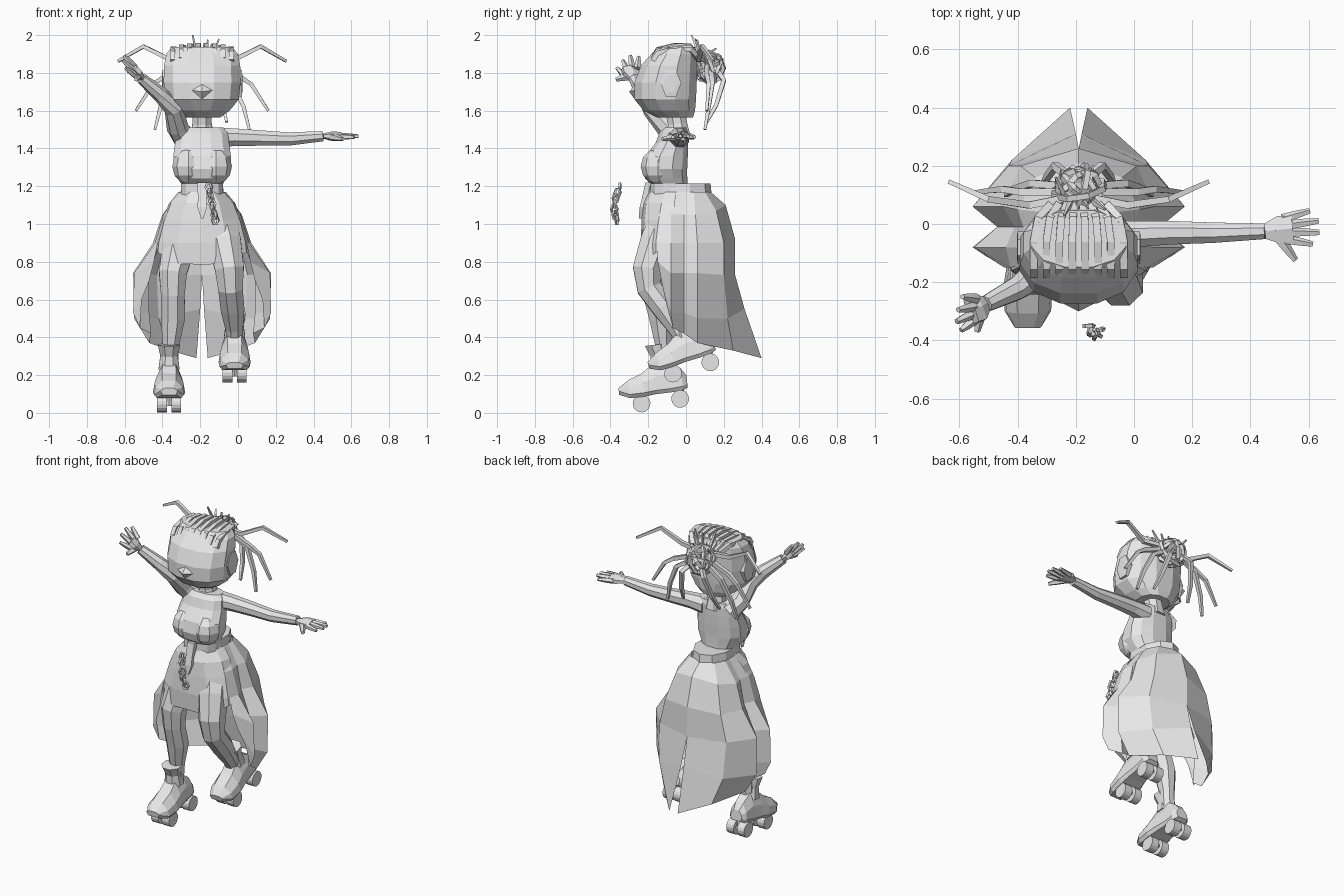
import bpy, bmesh, math, random
from mathutils import Vector, Matrix

random.seed(4)
cube = bpy.data.objects.get("Cube")
if cube:
    bpy.data.objects.remove(cube, do_unlink=True)

grey = bpy.data.materials.new("plain_grey")
grey.use_nodes = True
grey.diffuse_color = (0.8, 0.8, 0.8, 1)
grey.node_tree.nodes["Principled BSDF"].inputs["Base Color"].default_value = grey.diffuse_color

MID = -0.19          # x of the body's centre plane
SIDES = (("right", -1), ("left", 1))


def finish(name, bm, matrix=None):
    if matrix:
        bm.transform(matrix)
    bmesh.ops.recalc_face_normals(bm, faces=bm.faces)
    mesh = bpy.data.meshes.new(name)
    bm.to_mesh(mesh)
    bm.free()
    mesh.materials.append(grey)
    obj = bpy.data.objects.new(name, mesh)
    bpy.context.scene.collection.objects.link(obj)
    return obj


def skin(name, rows, around=True, loop=False, matrix=None):
    """Bridge rows of points; around closes and caps each row, loop joins last to first."""
    bm = bmesh.new()
    grid = [[bm.verts.new(p) for p in row] for row in rows]
    pairs = list(zip(grid, grid[1:])) + ([(grid[-1], grid[0])] if loop else [])
    count = len(grid[0])
    for a, b in pairs:
        for i in range(count if around else count - 1):
            j = (i + 1) % count
            bm.faces.new((a[i], a[j], b[j], b[i]))
    if around and not loop:
        bm.faces.new(grid[0])
        bm.faces.new(grid[-1])
    return finish(name, bm, matrix)


def oval(x, y, z, rx, ry, count=10, power=1.0):
    pts = []
    for i in range(count):
        a = math.tau * (i + 0.5) / count
        c, s = math.cos(a), math.sin(a)
        pts.append((x + rx * math.copysign(abs(c) ** power, c),
                    y + ry * math.copysign(abs(s) ** power, s), z))
    return pts


def tube(name, path, radii, count=6, flat=1.0, loop=False):
    path = [Vector(p) for p in path]
    if not isinstance(radii, (list, tuple)):
        radii = [radii] * len(path)
    span = (path[-1] - path[0]).normalized()
    ref = Vector((0, 1, 0)) if abs(span.z) > 0.75 else Vector((0, 0, 1))
    rows, n = [], len(path)
    for k, p in enumerate(path):
        before = path[(k - 1) % n] if loop else path[max(k - 1, 0)]
        after = path[(k + 1) % n] if loop else path[min(k + 1, n - 1)]
        t = (after - before).normalized()
        if loop:
            ref = Vector((0.31, 0.52, 0.79)) if k == 0 else up
        side = t.cross(ref).normalized()
        up = side.cross(t)
        rows.append([p + radii[k] * (side * math.cos(a) + up * flat * math.sin(a))
                     for a in (math.tau * (i + 0.5) / count for i in range(count))])
    return skin(name, rows, loop=loop)


def hoop(name, center, radius, thick, turn, count=8, stretch=1.0):
    pts = [Vector(center) + turn @ Vector((radius * math.cos(a), radius * stretch * math.sin(a), 0))
           for a in (math.tau * i / count for i in range(count))]
    return tube(name, pts, thick, 4, loop=True)


def mirrored(points, s):
    return [(MID + s * x, y, z) for x, y, z in points]


# Head, neck and torso
skin("head", [oval(MID, y, z, rx, ry, 12, 0.88) for z, y, rx, ry in (
    (1.565, -.06, .1, .1), (1.6, -.088, .15, .14), (1.66, -.11, .2, .168), (1.75, -.108, .21, .17),
    (1.84, -.09, .208, .152), (1.9, -.065, .195, .122), (1.938, -.05, .165, .1))])
nose = bmesh.new()
corners = [nose.verts.new(p) for p in mirrored(
    [(-.1, -.25, 1.715), (.1, -.25, 1.715), (0, -.268, 1.655), (0, -.3, 1.7), (0, -.265, 1.75)], 1)]
for tri in ((0, 4, 3), (4, 1, 3), (1, 2, 3), (2, 0, 3), (0, 2, 1), (0, 1, 4)):
    nose.faces.new([corners[i] for i in tri])
finish("nose", nose)
tube("neck", [(MID, -.04, 1.46), (MID, -.045, 1.53), (MID, -.06, 1.61)], [.07, .055, .055], 8)
skin("torso", [oval(MID, y, z, rx, ry, 12, 0.85) for z, y, rx, ry in (
    (1.15, -.09, .115, .1), (1.215, -.09, .115, .1), (1.24, -.105, .13, .115), (1.29, -.112, .157, .122),
    (1.36, -.102, .157, .115), (1.43, -.075, .147, .088), (1.485, -.065, .14, .078), (1.51, -.055, .115, .06))])

for label, s in SIDES:
    # Bust
    bust = bmesh.new()
    bmesh.ops.create_uvsphere(bust, u_segments=8, v_segments=6, radius=1)
    finish(label + "_bust", bust, Matrix.Translation((MID + s * .073, -.148, 1.305))
           @ Matrix.Diagonal((.085, .092, .095, 1)))
    # Six-sided ear cover
    skin(label + "_ear", [[(MID + s * x, -.08 + size * .055 * math.cos(i * math.pi / 3),
                            1.745 + size * .08 * math.sin(i * math.pi / 3)) for i in range(6)]
                          for x, size in ((.17, 1), (.21, 1), (.213, .65))])

# Braided rows over the scalp
for i in range(8):
    u = (i - 3.5) / 3.5
    drop = .02 * u * u
    tube("scalp_braid", mirrored([(u * .155, -.175, 1.885 - drop), (u * .155, -.15, 1.925 - drop),
                                  (u * .155, -.06, 1.947 - drop), (u * .14, .02, 1.945 - drop),
                                  (u * .1, .065, 1.88)], 1), .018, 4)

# Knotted bun and its loose spikes
for i in range(7):
    turn = Matrix.Rotation(i * .9, 3, 'Y') @ Matrix.Rotation(random.uniform(.2, 1.3), 3, 'X')
    hoop("bun_loop", (MID, .12, 1.83), random.uniform(.075, .095), .014, turn)
for x, y, z in ((-.05, .03, 2.0), (.03, .06, 1.975), (.09, .05, 1.98), (-.08, .16, 1.93), (.05, .2, 1.85)):
    tube("bun_spike", mirrored([(x * .5, .08, 1.87), (x, y, z)], 1), [.014, .005], 4)

# Long swinging braids
braids = {
    "upper": [(.04, .09, 1.87), (.17, .065, 1.87), (.31, .085, 1.94), (.445, .145, 1.862)],
    "middle": [(.05, .11, 1.84), (.2, .11, 1.78), (.26, .12, 1.74), (.35, .11, 1.6)],
    "lower": [(.05, .13, 1.82), (.16, .14, 1.75), (.22, .12, 1.62), (.25, .1, 1.5)],
    "hanging": [(.02, .15, 1.83), (.08, .2, 1.76), (.11, .16, 1.63), (.13, .11, 1.54)],
}
for kind, path in braids.items():
    for label, s in SIDES:
        tube(label + "_" + kind + "_braid", mirrored(path, s), [.018, .017, .015, .01], 4)


# Arms with hands
def arm(label, path, radii, palm, tips, thumb):
    tube(label + "_arm", path, radii, 8)
    wrist, knuckle = Vector(path[-1]), Vector(palm)
    tube(label + "_palm", [wrist, wrist.lerp(knuckle, .5), knuckle], [.03, .055, .05], 6, .45)
    mean = sum((Vector(t) for t in tips), Vector()) / len(tips)
    for tip in tips:
        tip = Vector(tip)
        base = knuckle + (tip - mean) * .6
        base -= (knuckle - wrist) * .25
        tube(label + "_finger", [base, base.lerp(tip, .55), tip], [.018, .015, .01], 5)
    root = wrist.lerp(knuckle, .3)
    tube(label + "_thumb", [root, root.lerp(Vector(thumb), .6), thumb], [.024, .018, .011], 5)


arm("left", [(-.12, -.04, 1.455), (-.02, -.035, 1.46), (.12, -.03, 1.455), (.27, -.03, 1.45), (.45, -.025, 1.465)],
    [.06, .05, .044, .038, .029], (.545, -.015, 1.465),
    [(.605, .045, 1.46), (.635, .01, 1.465), (.638, -.03, 1.465), (.615, -.07, 1.46)], (.555, -.125, 1.45))
arm("right", [(-.28, -.04, 1.45), (-.32, -.1, 1.51), (-.34, -.18, 1.61), (-.41, -.225, 1.685), (-.51, -.275, 1.77)],
    [.065, .058, .052, .042, .03], (-.56, -.3, 1.825),
    [(-.59, -.25, 1.885), (-.605, -.295, 1.89), (-.61, -.335, 1.865), (-.595, -.365, 1.825)], (-.54, -.37, 1.765))

# Belt, buckle strap and dangling chain
skin("belt", [oval(MID, -.03, z, r, r + .045, 10) for z, r in ((1.165, .12), (1.215, .115))])
skin("buckle_strap", [[(MID + x * w, y + d, z) for x, d in ((-1, .02), (1, .02), (1, -.01), (-1, -.01))]
                      for z, y, w in ((1.22, -.205, .025), (1.13, -.225, .022), (1.09, -.235, .026), (1.03, -.24, .006))])
for i in range(7):
    u = i / 6
    where = (-.155 + .035 * u, -.35 - .03 * math.sin(u * 2.6), 1.195 - .175 * u)
    hoop("chain_link", where, .016, .009, Matrix.Rotation(i * 1.1, 3, 'Z') @ Matrix.Rotation(math.pi / 2, 3, 'X'),
         6, 1.4)

# Short front skirt
front = [[(0, -.2, 1.17), (0, -.228, 1.11), (0, -.235, 1.02), (0, -.24, .9), (0, -.225, .785)],
         [(.06, -.18, 1.17), (.09, -.21, 1.11), (.11, -.22, 1.02), (.13, -.23, .9), (.125, -.235, .79)],
         [(.11, -.11, 1.17), (.165, -.13, 1.11), (.2, -.145, 1.02), (.23, -.16, .9), (.235, -.16, .85)],
         [(.125, -.05, 1.17), (.175, -.06, 1.11), (.21, -.07, 1.02), (.24, -.08, .93), (.245, -.09, .88)]]
skin("front_skirt", [mirrored(c, -1) for c in front[:0:-1]] + [mirrored(c, 1) for c in front], around=False)

# Long side and back panels, pleated at the side and slit low at the back
coat = [
    [(.1, -.12, 1.17), (.19, -.14, 1.05), (.235, -.15, .9), (.255, -.15, .8), (.28, -.13, .7), (.32, -.11, .6)],
    [(.12, -.06, 1.17), (.205, -.08, 1.05), (.25, -.08, .9), (.36, -.08, .74), (.365, -.08, .53), (.33, -.07, .45)],
    [(.12, 0, 1.17), (.19, -.01, 1.05), (.22, -.01, .9), (.28, -.01, .74), (.28, -.01, .53), (.27, -.01, .42)],
    [(.12, .04, 1.17), (.21, .05, 1.05), (.26, .06, .9), (.365, .06, .74), (.36, .06, .5), (.28, .06, .37)],
    [(.085, .1, 1.17), (.15, .16, 1.07), (.2, .2, .9), (.24, .2, .73), (.23, .22, .5), (.17, .25, .33)],
    [(0, .13, 1.17), (0, .21, 1.1), (0, .26, .92), (0, .26, .73), (.01, .31, .55), (.03, .4, .29)]]
for label, s in SIDES:
    skin(label + "_coat_panel", [mirrored(c, s) for c in coat], around=False)

# Legs
tube("right_leg", [(-.27, -.07, 1.05), (-.31, -.12, .9), (-.345, -.17, .74), (-.345, -.165, .63),
                   (-.345, -.13, .5), (-.355, -.12, .36), (-.36, -.12, .25)],
     [.1, .095, .08, .068, .069, .047, .045], 8)
tube("left_leg", [(-.11, -.08, 1.05), (-.07, -.155, .9), (-.045, -.205, .76), (-.04, -.195, .66),
                  (-.03, -.12, .56), (-.02, -.05, .45), (-.02, -.01, .38)],
     [.1, .095, .083, .07, .068, .05, .045], 8)


# Roller skates
def skate(label, place, tilt):
    m = Matrix.Translation(place) @ Matrix.Rotation(tilt, 4, 'X')
    rows = [[(-w, y, low + .02), (-w * .8, y, low), (w * .8, y, low), (w, y, low + .02),
             (w * .9, y, (low + top) / 2 + .01), (w * .45, y, top), (-w * .45, y, top), (-w * .9, y, (low + top) / 2 + .01)]
            for y, w, low, top in ((-.215, .045, .06, .095), (-.16, .08, .035, .13), (-.08, .085, .035, .16),
                                   (-.02, .075, .04, .2), (.06, .065, .04, .215), (.125, .06, .045, .16), (.15, .04, .055, .12))]
    skin(label + "_shoe", rows, matrix=m)
    skin(label + "_shoe_cuff", [oval(0, y, z, r, r, 8) for y, z, r in (
        (.02, .17, .06), (.02, .24, .05), (.01, .3, .064))], matrix=m)
    for y in (-.103, .103):
        for x in (-.038, .038):
            bm = bmesh.new()
            bmesh.ops.create_cone(bm, cap_ends=True, segments=16, radius1=.047, radius2=.047, depth=.052)
            finish(label + "_wheel", bm, m @ Matrix.Translation((x, y, 0)) @ Matrix.Rotation(math.pi / 2, 4, 'Y'))
        skin(label + "_truck", [oval(0, y, z, .03, .025, 6) for z in (-.01, .06)], matrix=m)


skate("right", (-.365, -.133, .062), .12)
skate("left", (-.018, .03, .238), .29)
